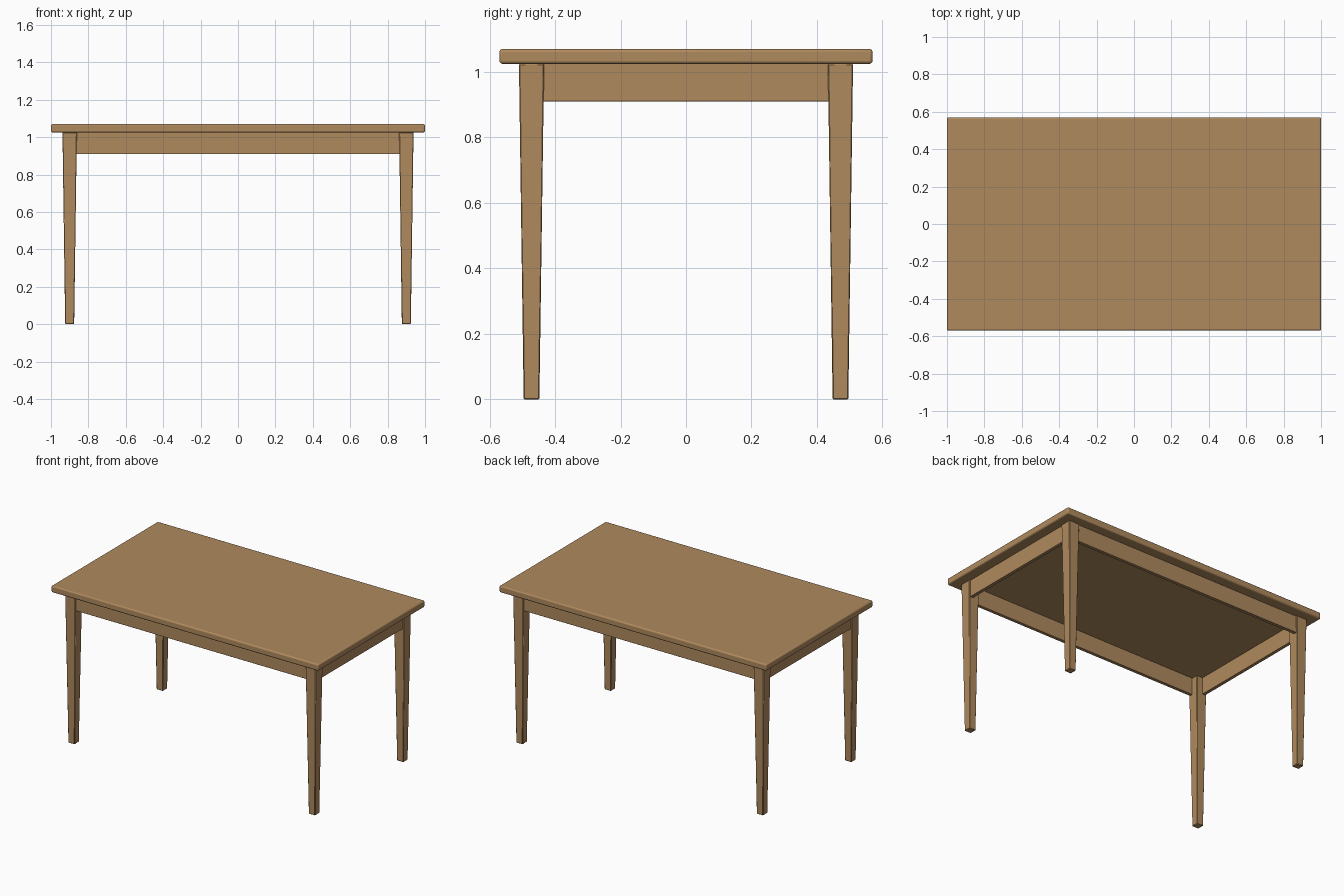
import bpy
import bmesh
import math

cube = bpy.data.objects.get("Cube")
if cube:
    bpy.data.objects.remove(cube, do_unlink=True)

# Single wood colour
wood = bpy.data.materials.new("light_brown_wood")
wood.use_nodes = True
COLOR = (0.43, 0.254, 0.112, 1.0)
wood.diffuse_color = COLOR
wood.node_tree.nodes["Principled BSDF"].inputs["Base Color"].default_value = COLOR

HEIGHT = 1.07
UNDERSIDE = 1.025
APRON_BOTTOM = 0.91
LEG_X, LEG_Y = 0.90, 0.472
LEG_TOP, LEG_FOOT = 0.077, 0.048


def block(name, center, size, bevel, segments=1, foot_scale=1.0):
    """Bevelled box whose lower face can be narrowed."""
    bm = bmesh.new()
    bmesh.ops.create_cube(bm, size=1)
    for v in bm.verts:
        taper = foot_scale if v.co.z < 0 else 1.0
        v.co.x *= size[0] * taper
        v.co.y *= size[1] * taper
        v.co.z *= size[2]
    mesh = bpy.data.meshes.new(name)
    bm.to_mesh(mesh)
    bm.free()
    mesh.materials.append(wood)
    obj = bpy.data.objects.new(name, mesh)
    obj.location = center
    bpy.context.collection.objects.link(obj)
    mod = obj.modifiers.new("soft_edges", "BEVEL")
    mod.width = bevel
    mod.segments = segments
    bpy.ops.object.select_all(action="DESELECT")
    obj.select_set(True)
    bpy.context.view_layer.objects.active = obj
    bpy.ops.object.shade_smooth_by_angle(angle=math.radians(35))
    return obj


# Table top with rounded edges
block("table_top", (0, 0, (HEIGHT + UNDERSIDE) / 2),
      (2.0, 1.14, HEIGHT - UNDERSIDE), 0.009, 3)

# Four tapered legs
for y_name, sy in (("front", -1), ("back", 1)):
    for x_name, sx in (("left", 1), ("right", -1)):
        block(f"{y_name}_{x_name}_leg", (sx * LEG_X, sy * LEG_Y, UNDERSIDE / 2),
              (LEG_TOP, LEG_TOP, UNDERSIDE), 0.003, 1, LEG_FOOT / LEG_TOP)

# Apron rails, slightly set back from the outer leg faces
THICK = 0.022
INSET = 0.009
offset = LEG_TOP / 2 - INSET - THICK / 2
mid_z = (UNDERSIDE + APRON_BOTTOM) / 2
rail_height = UNDERSIDE - APRON_BOTTOM
for name, s in (("front", -1), ("back", 1)):
    block(f"{name}_apron", (0, s * (LEG_Y + offset), mid_z),
          (2 * LEG_X - 0.04, THICK, rail_height), 0.001)
for name, s in (("left", 1), ("right", -1)):
    block(f"{name}_apron", (s * (LEG_X + offset), 0, mid_z),
          (THICK, 2 * LEG_Y - 0.04, rail_height), 0.001)
